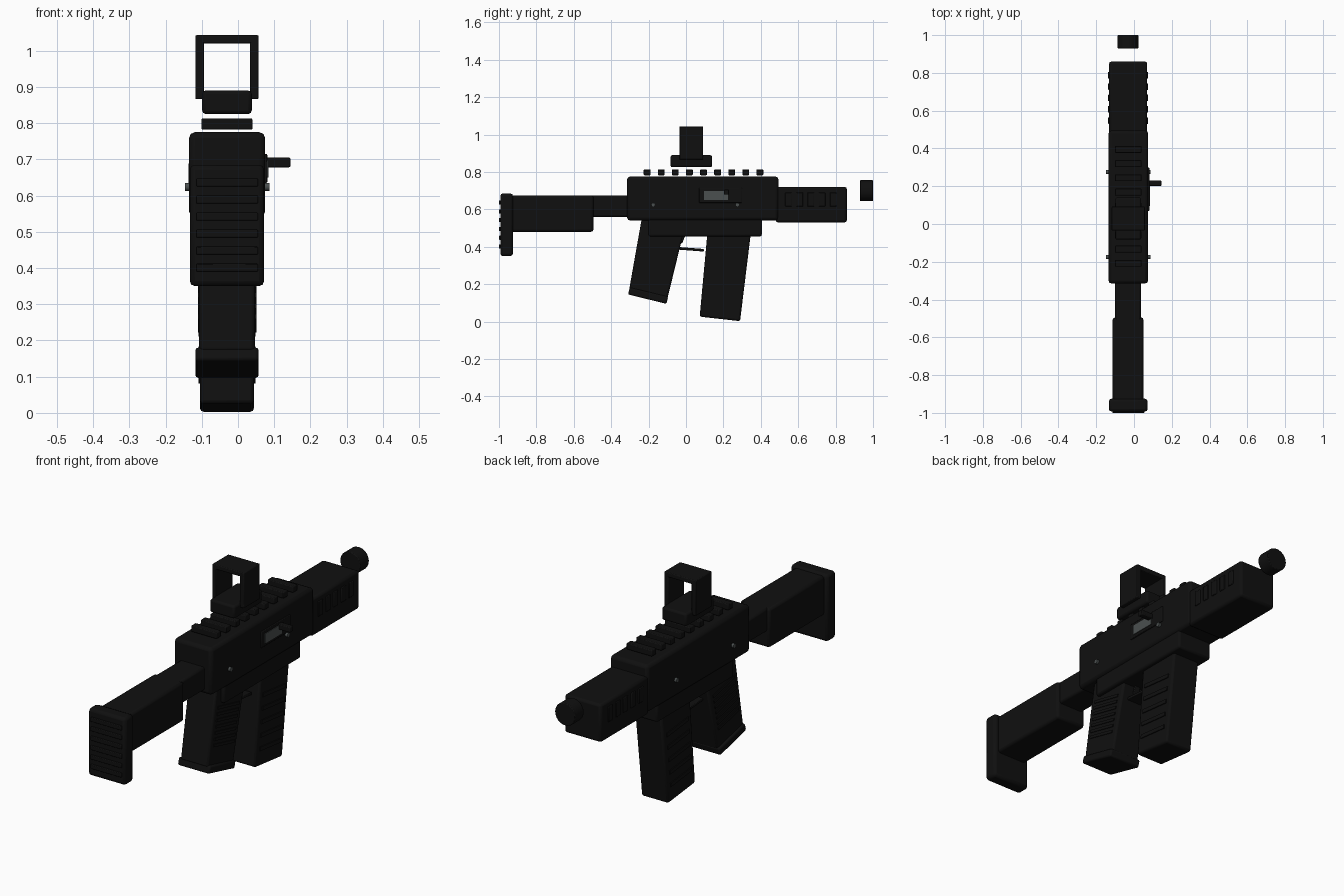
import bpy, bmesh, math
from mathutils import Matrix

cube = bpy.data.objects.get("Cube")
if cube:
    bpy.data.objects.remove(cube, do_unlink=True)

CX = -0.03  # centre line of the body


def material(name, rgb):
    m = bpy.data.materials.new(name)
    m.use_nodes = True
    m.diffuse_color = (*rgb, 1)
    m.node_tree.nodes["Principled BSDF"].inputs["Base Color"].default_value = (*rgb, 1)
    return m


BLACK = material("matte black", (0.005, 0.005, 0.005))
STEEL = material("grey steel", (0.07, 0.08, 0.08))


def finish(name, bm, mat, bevel=0.0):
    bmesh.ops.recalc_face_normals(bm, faces=bm.faces)
    mesh = bpy.data.meshes.new(name)
    bm.to_mesh(mesh)
    bm.free()
    mesh.materials.append(mat)
    ob = bpy.data.objects.new(name, mesh)
    bpy.context.collection.objects.link(ob)
    if bevel:
        mod = ob.modifiers.new("Bevel", "BEVEL")
        mod.width, mod.segments = bevel, 2
    bpy.ops.object.select_all(action="DESELECT")
    ob.select_set(True)
    bpy.context.view_layer.objects.active = ob
    bpy.ops.object.shade_smooth_by_angle(angle=math.radians(35))
    return ob


def prism(name, profile, x0, x1, mat=BLACK, bevel=0.01):
    """Extrude a side outline of (y, z) points across x."""
    bm = bmesh.new()
    a, b = [[bm.verts.new((x, y, z)) for y, z in profile] for x in (x0, x1)]
    bm.faces.new(a)
    bm.faces.new(b)
    for i in range(len(a)):
        j = (i + 1) % len(a)
        bm.faces.new((a[i], a[j], b[j], b[i]))
    return finish(name, bm, mat, bevel)


def box(name, x, y, z, mat=BLACK, bevel=0.01):
    return prism(name, [(y[0], z[0]), (y[1], z[0]), (y[1], z[1]), (y[0], z[1])], *x, mat, bevel)


def cylinder(name, centre, radius, length, axis, mat=BLACK, bevel=0.0, sides=24):
    bm = bmesh.new()
    bmesh.ops.create_cone(bm, cap_ends=True, segments=sides, radius1=radius, radius2=radius, depth=length)
    bm.transform(Matrix.Translation(centre) @ Matrix.Rotation(math.pi / 2, 4, axis))
    return finish(name, bm, mat, bevel)


def side_ribs(name, corners, half, count, start, end, thick):
    """Raised strips across a leaning block, corners = top back, top front, bottom back, bottom front."""
    tb, tf, bb, bf = corners
    mix = lambda p, q, t: tuple(u + (v - u) * t for u, v in zip(p, q))
    for i in range(count):
        t = start + (end - start) * i / (count - 1)
        lo, hi = t + thick, t
        p = [mix(tb, bb, hi), mix(tf, bf, hi), mix(tf, bf, lo), mix(tb, bb, lo)]
        q = [mix(p[0], p[1], 0.12), mix(p[0], p[1], 0.88), mix(p[3], p[2], 0.88), mix(p[3], p[2], 0.12)]
        prism(f"{name}_{i + 1}", q, CX - half, CX + half, bevel=0.0)


# Receiver
box("upper_receiver", (-0.135, 0.075), (-0.315, 0.495), (0.54, 0.775), bevel=0.016)
box("lower_receiver", (-0.125, 0.065), (-0.2, 0.405), (0.455, 0.56))

# Handguard with side ribs
box("handguard", (-0.132, 0.07), (0.48, 0.86), (0.53, 0.72), bevel=0.012)
for i in range(5):
    y = 0.53 + i * 0.06
    box(f"handguard_rib_{i + 1}", (-0.137, 0.075), (y, y + 0.035), (0.615, 0.69), bevel=0.003)
cylinder("muzzle", (-0.032, 0.965, 0.7), 0.056, 0.07, "X", bevel=0.004, sides=32)

# Stock
box("stock_tube", (-0.1, 0.036), (-0.52, -0.3), (0.56, 0.675))
box("stock_body", (-0.113, 0.05), (-0.95, -0.495), (0.48, 0.675), bevel=0.012)
box("butt_pad", (-0.133, 0.072), (-0.993, -0.925), (0.35, 0.685), bevel=0.014)
for i in range(6):
    z = 0.39 + i * 0.047
    box(f"butt_ridge_{i + 1}", (-0.115, 0.055), (-1.0, -0.985), (z, z + 0.022), bevel=0.003)

# Pistol grip
grip = [(-0.235, 0.56), (-0.005, 0.51), (-0.304, 0.17), (-0.1, 0.12)]
prism("grip", [grip[0], grip[1], grip[3], grip[2]], -0.107, 0.047)
side_ribs("grip_rib", grip, 0.081, 7, 0.27, 0.72, 0.035)
prism("grip_base", [(-0.3, 0.182), (-0.095, 0.133), (-0.105, 0.095), (-0.311, 0.145)], -0.118, 0.057, bevel=0.008)

# Magazine
mag = [(0.117, 0.5), (0.347, 0.475), (0.073, 0.026), (0.289, 0.002)]
prism("magazine", [mag[0], mag[1], mag[3], mag[2]], -0.105, 0.044)
side_ribs("magazine_rib", mag, 0.079, 5, 0.25, 0.8, 0.04)

# Trigger and guard
prism("trigger_guard", [(-0.06, 0.4), (0.095, 0.388), (0.095, 0.374), (-0.06, 0.386)], -0.07, 0.01, bevel=0.003)
prism("trigger", [(-0.03, 0.47), (0.0, 0.47), (-0.02, 0.42), (-0.04, 0.41)], -0.045, -0.015, bevel=0.003)

# Top rail
for i in range(9):
    y = -0.208 + i * 0.0754
    box(f"rail_tooth_{i + 1}", (-0.101, 0.04), (y - 0.018, y + 0.018), (0.782, 0.813), bevel=0.004)

# Sight: base and open frame
box("sight_base", (-0.099, 0.038), (-0.083, 0.14), (0.825, 0.89))
sy = (-0.035, 0.092)
box("sight_left_post", (0.033, 0.057), sy, (0.868, 1.043), bevel=0.004)
box("sight_right_post", (-0.118, -0.094), sy, (0.868, 1.043), bevel=0.004)
box("sight_top", (-0.118, 0.057), sy, (1.02, 1.043), bevel=0.004)
box("sight_bottom", (-0.118, 0.057), sy, (0.866, 0.889), bevel=0.004)

# Ejection port and charging handle
box("port_frame", (0.07, 0.081), (0.07, 0.3), (0.635, 0.715), bevel=0.003)
box("ejection_port", (0.075, 0.084), (0.095, 0.225), (0.65, 0.698), STEEL, 0)
box("charging_handle", (0.075, 0.145), (0.202, 0.23), (0.678, 0.705), bevel=0.004)

# Receiver pins pass through both sides
for name, y in (("rear_pin", -0.175), ("front_pin", 0.275)):
    cylinder(name, (CX, y, 0.624), 0.011, 0.234, "Y", STEEL, sides=16)
